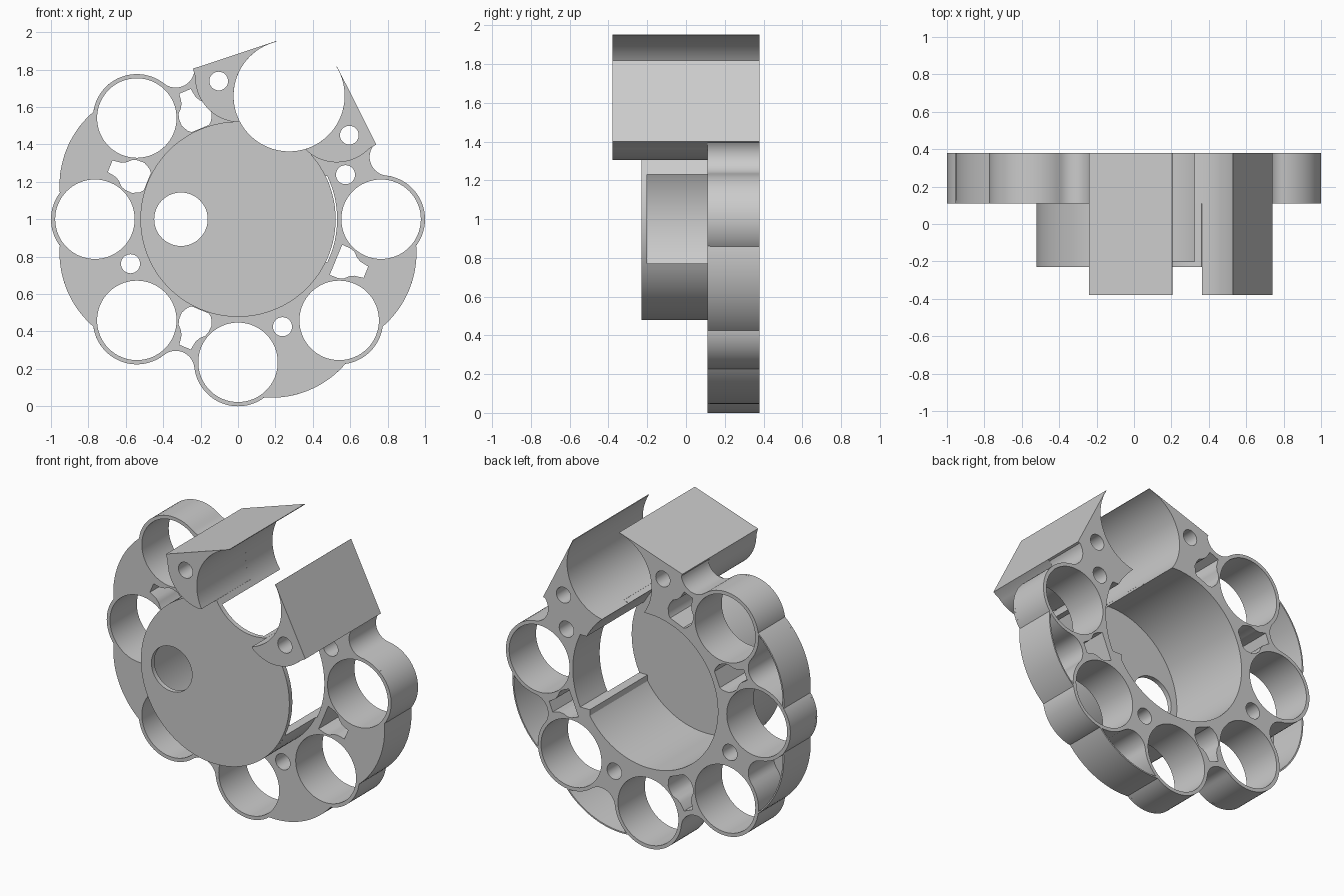
import bpy, bmesh, math
from math import cos, sin, radians, degrees, asin

if "Cube" in bpy.data.objects:
    bpy.data.objects.remove(bpy.data.objects["Cube"])

BACK, FRONT, FLOOR = 0.38, 0.11, 0.125   # depth planes of the ring
RING, TUBE, HOLE = 0.765, 0.235, 0.2125  # tube circle, tube outer and inner radius
AXIS = 67.5                              # direction of the open clamp
BORE, CUP, STEP = 0.49, 0.522, 0.53      # bore, cup and window radii
BC, BR = 0.714, 0.297                    # clamp bore centre distance and radius

grey = bpy.data.materials.new("light grey")
grey.diffuse_color = (0.6, 0.6, 0.6, 1)
grey.use_nodes = True
grey.node_tree.nodes["Principled BSDF"].inputs["Base Color"].default_value = grey.diffuse_color


def arc(cx, cz, r, a0, a1, n):
    return [(cx + r * cos(radians(a0 + (a1 - a0) * i / n)),
             cz + r * sin(radians(a0 + (a1 - a0) * i / n))) for i in range(n + 1)]


def circle(cx, cz, r, n=64):
    return arc(cx, cz, r, 0, 360, n)[:-1]


def turn(pts, deg):
    # rotate a profile about the main axis
    c, s = cos(radians(deg)), sin(radians(deg))
    return [(u * c - v * s, u * s + v * c) for u, v in pts]


def mirror(pts):
    return [(u, -v) for u, v in reversed(pts)]


def prism(name, loops, y0, y1, cap0=True, cap1=True):
    # extrude an outline with holes along y; caps hidden inside other parts are left out
    bm = bmesh.new()
    ends = ([], [])
    for pts in loops:
        rows = [[bm.verts.new((x, y, z + 1)) for x, z in pts] for y in (y0, y1)]
        n = len(pts)
        for i in range(n):
            j = (i + 1) % n
            bm.faces.new((rows[0][i], rows[0][j], rows[1][j], rows[1][i]))
        for row, edges in zip(rows, ends):
            edges += [bm.edges.get((row[i], row[(i + 1) % n])) for i in range(n)]
    for edges, wanted in zip(ends, (cap0, cap1)):
        if wanted:
            bmesh.ops.triangle_fill(bm, edges=edges, use_beauty=True, normal=(0, 1, 0))
    bmesh.ops.recalc_face_normals(bm, faces=bm.faces[:])
    mesh = bpy.data.meshes.new(name)
    bm.to_mesh(mesh)
    bm.free()
    mesh.materials.append(grey)
    ob = bpy.data.objects.new(name, mesh)
    bpy.context.collection.objects.link(ob)


def meet(r):
    # where a circle of radius r about the main axis meets the clamp bore:
    # angle on that circle, angle on the clamp bore
    b = math.acos((r * r + BC * BC - BR * BR) / (2 * r * BC))
    return degrees(b), degrees(math.atan2(r * sin(b), r * cos(b) - BC))


bore_a, bore_b = meet(BORE)
cup_a, cup_b = meet(CUP)
tip, corner = (0.958, 0.176), (0.652, 0.53)
tip_a = degrees(math.atan2(tip[1], tip[0] - BC))
tube_angles = [135, 180, 225, 270, 315, 360]
bulge_angles = [157.5, 202.5, 292.5, 337.5]

# gap shapes between neighbouring tubes, drawn about their bisector
fillet = arc(0.87, 0, 0.1, 240.9, 119.1, 16)
bulge = arc(0.47, 0, 0.52, -26.9, 26.9, 20)

# bore outline with the window step and a small ledge under it (world angles)
win = degrees(asin(0.23 / STEP))
top_a = degrees(asin(0.23 / BORE))
ledge = [(0.41, -0.23), (0.41, -0.268)]
bore_upper = arc(0, 0, BORE, AXIS - bore_a, top_a, 8)
bore_lower = ledge + arc(0, 0, BORE, -34, AXIS + bore_a - 360, 72)
opening = bore_upper + arc(0, 0, STEP, win, -win, 16) + bore_lower


def ring_outline(with_bulges):
    pts = turn([tip, corner] + turn(fillet, 45), AXIS)
    for t in tube_angles:
        before = with_bulges and t - 22.5 in bulge_angles
        after = with_bulges and t + 22.5 in bulge_angles
        a0, a1 = (36.4 if before else 83.4), (36.4 if after else 83.4)
        pts += turn(arc(RING, 0, TUBE, -a0, a1, 30)[1:-1], t)
        pts += turn(bulge if after else fillet, t + 22.5)
    # other clamp shoulder, down the clamp bore, round the main bore and back up
    pts += turn([(corner[0], -corner[1]), (tip[0], -tip[1])]
                + arc(BC, 0, BR, -tip_a, -bore_b, 24)[:-1], AXIS)
    pts += opening
    pts += turn(arc(BC, 0, BR, bore_b, tip_a, 24)[1:], AXIS)
    return pts


# holes through the ring
holes = [turn(circle(RING, 0, HOLE), t) for t in tube_angles]
holes += [turn(circle(0.622, 0, 0.051, 32), a) for a in (22.5, 202.5, 292.5)]
holes += [turn(circle(0.643, v, 0.05, 32), AXIS) for v in (-0.378, 0.378)]
for a in (112.5, 157.5, 247.5, 337.5):
    edge = [(0.74, 0.033), (0.69, 0.041), (0.665, 0.055), (0.642, 0.078), (0.615, 0.086),
            (0.577, 0.087)]
    edge += [(0.567, 0.087)] if a == 337.5 else [(0.54, 0.068), (0.525, 0.05)]
    holes.append(turn(edge + mirror(edge), a))

# ring: front skin with bulges, then tubes joined by filleted webs
prism("ring_front_skin", [ring_outline(True)] + holes, FRONT, FLOOR)
prism("ring_of_tubes", [ring_outline(False)] + holes, FLOOR, BACK, cap0=False)

# thin outer walls of the hollow bulges
for a in bulge_angles:
    wall = arc(0.47, 0, 0.52, -28.5, 28.5, 22) + arc(0.47, 0, 0.511, 28.5, -28.5, 22)
    prism("bulge_wall", [turn(wall, a)], FLOOR, BACK, cap0=False)

# front plate of the cup, bitten by the clamp bore
plate = arc(0, 0, CUP, cup_a, 360 - cup_a, 90) + arc(BC, 0, BR, 360 - cup_b, cup_b, 16)[1:-1]
prism("cup_plate", [turn(plate, AXIS), circle(-0.305, 0, 0.143, 48)], -0.23, -0.2)

# cup wall on both sides of the window
cw = degrees(asin(0.23 / CUP))
large = arc(0, 0, CUP, -cw, AXIS + cup_a - 360, 72) + bore_lower[::-1]
prism("cup_wall", [large], -0.2, FRONT, False, False)
small = arc(0, 0, CUP, cw, AXIS - cup_a, 8) + bore_upper
prism("cup_wall_small", [small], -0.2, FRONT, False, False)

# front halves of the clamp
half = [tip, corner] + arc(0.705, 0.28, 0.24, 112, 200, 18)
half += arc(BC, 0, BR, 140, tip_a, 28)
bolt = circle(0.643, 0.378, 0.05, 32)
prism("clamp_left", [turn(half, AXIS), turn(bolt, AXIS)], -0.38, FRONT, cap1=False)
prism("clamp_right", [turn(mirror(half), AXIS), turn(mirror(bolt), AXIS)],
      -0.38, FRONT, cap1=False)

# smooth curved walls, keep edges sharp
bpy.ops.object.select_all(action="SELECT")
bpy.context.view_layer.objects.active = bpy.context.selected_objects[0]
bpy.ops.object.shade_smooth_by_angle(angle=radians(30))
